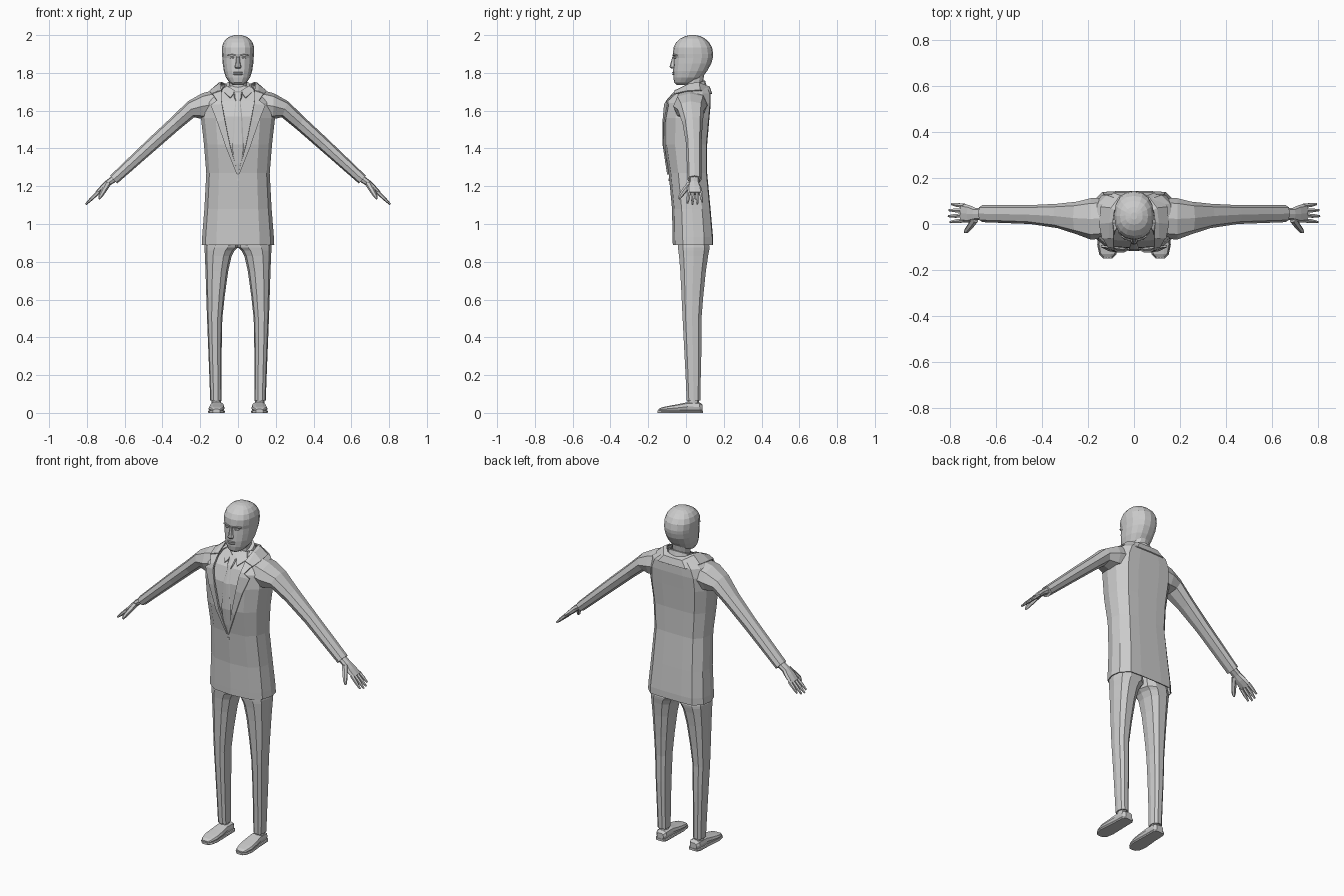
import bpy, bmesh
from math import cos, sin, pi, copysign
from mathutils import Vector as V


def finish(name, bm, mirror=False, thick=0.0):
    bmesh.ops.recalc_face_normals(bm, faces=bm.faces)
    me = bpy.data.meshes.new(name)
    bm.to_mesh(me)
    bm.free()
    ob = bpy.data.objects.new(name, me)
    bpy.context.collection.objects.link(ob)
    if mirror:
        ob.modifiers.new("Mirror", "MIRROR").merge_threshold = 0.0015
    if thick:
        ob.modifiers.new("Solidify", "SOLIDIFY").thickness = thick
    return ob


def grid(name, rows, closed=False, **kw):
    """Skin rows of points with quads; closed rows get end caps."""
    bm = bmesh.new()
    vs = [[bm.verts.new(p) for p in r] for r in rows]
    n = len(rows[0])
    for r0, r1 in zip(vs, vs[1:]):
        for i in range(n if closed else n - 1):
            j = (i + 1) % n
            bm.faces.new((r0[i], r0[j], r1[j], r1[i]))
    if closed:
        bm.faces.new(vs[0])
        bm.faces.new(vs[-1])
    return finish(name, bm, **kw)


def ring(c, a, b, n, p):
    """Superellipse around c with half-axes a and b."""
    def s(t):
        return copysign(abs(t) ** (2 / p), t) if abs(t) > 1e-6 else 0
    return [V(c) + V(a) * s(cos(2 * pi * i / n)) + V(b) * s(sin(2 * pi * i / n))
            for i in range(n)]


def loft(name, secs, n=8, p=2.3, **kw):
    return grid(name, [ring(*s, n, p) for s in secs], closed=True, **kw)


def box_sec(z, x0, x1, y0, y1):
    """Horizontal section from its extents."""
    return ((x0 + x1) / 2, (y0 + y1) / 2, z), ((x1 - x0) / 2, 0, 0), (0, (y1 - y0) / 2, 0)


def tube(name, pts, radii, n=6, **kw):
    """Round tapered limb, rings perpendicular to the overall direction."""
    d = (V(pts[-1]) - V(pts[0])).normalized()
    a = d.cross(V((0, 1, 0))).normalized()
    b = d.cross(a)
    return loft(name, [(q, a * r, b * r) for q, r in zip(pts, radii)], n, 2, **kw)


# Jacket body: half profile per height, opened along the front V
def jacket_row(z, vx, w, yf, yb):
    d = yb - yf
    prof = [(vx, yf), (.6 * w, yf + .012), (.9 * w, yf + .25 * d), (w, yf + .52 * d),
            (.95 * w, yf + .78 * d), (.72 * w, yb - .004), (.36 * w, yb), (0, yb)]
    return [(max(x, vx) if y < .03 else x, y, z) for x, y in prof]


grid("jacket", [jacket_row(*r) for r in [
    (.89, 0, .192, -.07, .143), (.93, 0, .19, -.071, .143), (1.08, 0, .178, -.074, .13),
    (1.27, 0, .168, -.092, .112), (1.42, .045, .18, -.115, .112),
    (1.56, .075, .196, -.115, .124), (1.64, .088, .19, -.106, .131),
    (1.69, .092, .165, -.06, .13), (1.72, .085, .12, -.03, .118),
    (1.735, .06, .085, 0, .1)]], mirror=True, thick=.005)

# Sleeves: sections given by top and bottom (x, z) and y extent
sleeve = []
for tx, tz, bx, bz, y0, y1 in [
        (.10, 1.715, .11, 1.56, -.06, .115), (.19, 1.692, .185, 1.555, -.068, .112),
        (.265, 1.65, .232, 1.565, -.045, .097), (.35, 1.567, .315, 1.497, -.018, .088),
        (.47, 1.455, .43, 1.397, 0, .082), (.677, 1.256, .64, 1.214, .008, .082)]:
    sleeve.append((((tx + bx) / 2, (y0 + y1) / 2, (tz + bz) / 2),
                   ((tx - bx) / 2, 0, (tz - bz) / 2), (0, (y1 - y0) / 2, 0)))
loft("sleeve", sleeve, 8, 2.4, mirror=True)

# Lapels and collar
grid("lapel", list(zip(
    [(.088, -.06, 1.705), (.088, -.1, 1.66), (.085, -.116, 1.635), (.07, -.124, 1.55),
     (.043, -.124, 1.42), (0, -.1, 1.265)],
    [(.135, -.063, 1.69), (.112, -.104, 1.655), (.145, -.1, 1.63), (.11, -.118, 1.54),
     (.062, -.12, 1.4), (.006, -.1, 1.262)])), mirror=True, thick=.008)
grid("jacket_collar", list(zip(
    [(0, .098, 1.735), (.055, .094, 1.738), (.085, .06, 1.752), (.092, .01, 1.742),
     (.088, -.06, 1.708)],
    [(0, .126, 1.728), (.06, .124, 1.728), (.1, .07, 1.75), (.108, .005, 1.738),
     (.11, -.064, 1.703)],
    [(0, .138, 1.69), (.09, .136, 1.69), (.145, .075, 1.71), (.152, 0, 1.705),
     (.14, -.062, 1.69)])), mirror=True, thick=.006)

# Shirt front, shirt collar and tie
grid("shirt_front", [[(0, y, z), (x, y + .006, z)] for z, x, y in [
    (1.25, .03, -.08), (1.42, .07, -.107), (1.57, .1, -.104), (1.65, .1, -.075),
    (1.70, .1, -.03), (1.73, .09, 0)]], mirror=True)
loft("shirt_collar", [((0, .043, 1.695), (.078, 0, 0), (0, .068, .03)),
                      ((0, .043, 1.735), (.066, 0, 0), (0, .058, .025)),
                      ((0, .045, 1.738), (.056, 0, 0), (0, .05, .022))], 12)
grid("shirt_collar_tip", [[(.012, -.03, 1.7), (.07, .01, 1.735)],
                          [(.04, -.065, 1.665), (.08, -.02, 1.7)]],
     mirror=True, thick=.006)
loft("tie_knot", [((0, -.045, 1.7), (.024, 0, 0), (0, .012, .004)),
                  ((0, -.068, 1.67), (.02, 0, 0), (0, .014, .004)),
                  ((0, -.08, 1.65), (.012, 0, 0), (0, .01, .002))], 8)
loft("tie", [((0, y, z), (w, 0, 0), (0, .005, 0)) for z, w, y in [
    (1.655, .012, -.079), (1.57, .022, -.108), (1.42, .03, -.113),
    (1.32, .024, -.1), (1.27, .006, -.09)]], 8)
tube("button", [(0, -.092, 1.235), (0.0001, -.087, 1.235)], [.007, .007], 8)

# Trousers
loft("trouser_leg", [box_sec(*s) for s in [
    (1.0, 0, .16, -.05, .11), (.875, 0, .178, -.046, .128), (.86, .018, .177, -.044, .126),
    (.83, .034, .175, -.04, .12), (.75, .052, .172, -.033, .108),
    (.62, .07, .168, -.026, .094), (.5, .083, .164, -.02, .084),
    (.35, .086, .158, -.012, .084), (.2, .087, .152, -.004, .08),
    (.065, .086, .147, .002, .077)]], 10, 2.5, mirror=True)

# Ankles and shoes
loft("ankle", [box_sec(.03, .09, .14, .008, .07), box_sec(.1, .092, .14, .01, .068)], 8, mirror=True)


def shoe_sec(y, x, w, z0, z1):
    return (x, y, (z0 + z1) / 2), (w, 0, 0), (0, 0, (z1 - z0) / 2)


loft("shoe", [shoe_sec(y, x, w, .008, z) for y, x, w, z in [
    (.088, .109, .022, .045), (.072, .11, .034, .056), (.01, .111, .036, .058),
    (-.04, .112, .041, .047), (-.09, .114, .043, .038), (-.13, .114, .034, .029),
    (-.146, .114, .018, .02)]], 10, 3, mirror=True)
loft("sole", [shoe_sec(y, x, w, 0, .013) for y, x, w in [
    (.091, .109, .026), (.073, .11, .038), (0, .111, .04), (-.09, .114, .046),
    (-.132, .114, .037), (-.15, .114, .02)]], 8, 8, mirror=True)

# Hands: palm, four fingers and thumb
N = V((.7, 0, .71))
loft("palm", [((x, y, z), N * t, (0, w, 0)) for x, y, z, t, w in [
    (.64, .045, 1.25, .02, .026), (.69, .043, 1.216, .017, .027),
    (.715, .044, 1.192, .016, .038), (.748, .048, 1.162, .011, .04)]], 8, 2.5, mirror=True)
for i, (y0, y1, k) in enumerate([(.016, .008, .9), (.037, .034, 1), (.058, .06, .96), (.079, .086, .8)]):
    base = V((.738, y0, 1.17))
    tip = base + V((.068 * k, y1 - y0, -.066 * k))
    tube(f"finger_{i + 1}", [base, base.lerp(tip, .55), tip], [.0105, .0095, .005], mirror=True)
tube("thumb", [(.69, .022, 1.213), (.712, -.01, 1.175), (.728, -.03, 1.148), (.735, -.036, 1.133)],
     [.017, .014, .011, .005], mirror=True)

# Neck and head
loft("neck", [box_sec(1.68, -.05, .05, -.01, .1), box_sec(1.74, -.046, .046, -.005, .088),
              box_sec(1.81, -.05, .05, 0, .1)], 12)
loft("head", [box_sec(z, -x, x, y0, y1) for z, x, y0, y1 in [
    (1.737, .026, -.05, .01), (1.748, .044, -.062, .045), (1.775, .064, -.067, .085),
    (1.81, .075, -.068, .112), (1.85, .081, -.066, .134), (1.88, .083, -.064, .142),
    (1.9, .085, -.069, .144), (1.935, .086, -.066, .138), (1.962, .077, -.052, .122),
    (1.982, .061, -.029, .1), (1.995, .038, -.002, .074), (2.0, .014, .02, .05)]], 16, 2.3)

# Face details
loft("nose", [((0, y, z), (w, 0, 0), (0, d, 0)) for z, y, w, d in [
    (1.822, -.064, .012, .012), (1.832, -.068, .018, .019), (1.845, -.067, .013, .016),
    (1.888, -.062, .008, .01)]], 8)
loft("brow", [((x, y, z), (0, .006, 0), (0, 0, .004)) for x, y, z in [
    (.012, -.067, 1.892), (.034, -.064, 1.898), (.056, -.051, 1.892)]], 6, mirror=True)
loft("eye", [((x, y, 1.881), (0, r, 0), (0, 0, r)) for x, y, r in [
    (.02, -.062, .002), (.028, -.061, .006), (.037, -.058, .006), (.046, -.054, .002)]],
     8, mirror=True)
for part, z, h in (("upper_lip", 1.802, .004), ("lower_lip", 1.793, .005)):
    loft(part, [((x, y, z), (0, d, 0), (0, 0, h * d / .007)) for x, y, d in [
        (-.03, -.058, .002), (-.012, -.067, .007), (.012, -.067, .007), (.03, -.058, .002)]], 6)
